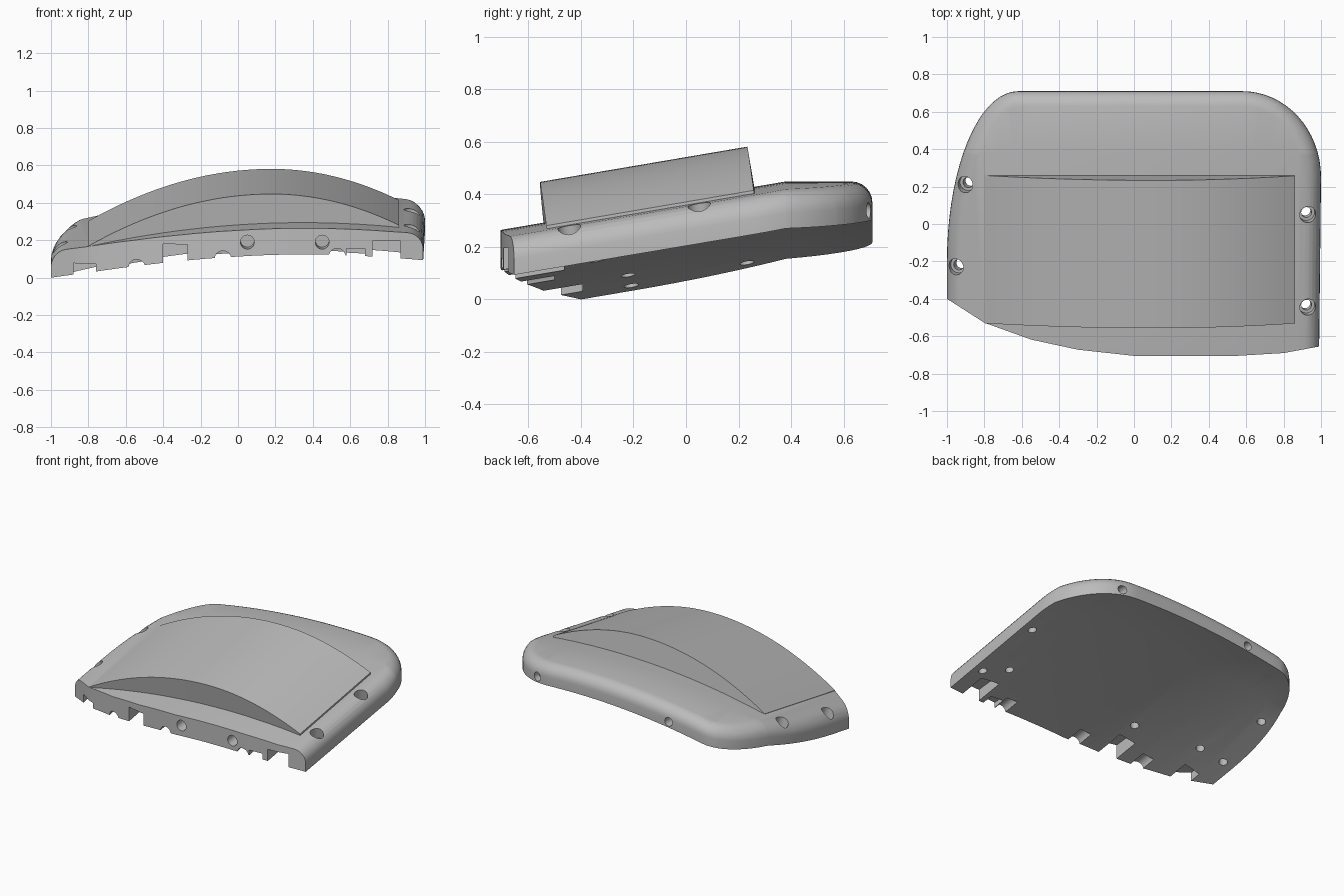
import bpy, bmesh
from math import sin, cos, pi, sqrt
from mathutils import Vector

if "Cube" in bpy.data.objects:
    bpy.data.objects.remove(bpy.data.objects["Cube"], do_unlink=True)

THICK, ROUND, SLOPE, BEND = 0.14, 0.08, 0.17, 0.38

grey = bpy.data.materials.new("plain grey")
grey.use_nodes = True
grey.diffuse_color = (0.5, 0.5, 0.5, 1)
grey.node_tree.nodes["Principled BSDF"].inputs["Base Color"].default_value = (0.5, 0.5, 0.5, 1)


def top(x, y):
    """Height of the crowned, sloping cover."""
    return 0.265 - 0.097 * (x - 0.35) ** 2 + SLOPE * (min(y, BEND) + 0.7)


def normal(x, y):
    return Vector((0.194 * (x - 0.35), -SLOPE if y < BEND else 0, 1)).normalized()


def make(name, bm, mat=None):
    bmesh.ops.recalc_face_normals(bm, faces=bm.faces)
    mesh = bpy.data.meshes.new(name)
    bm.to_mesh(mesh)
    bm.free()
    ob = bpy.data.objects.new(name, mesh)
    bpy.context.collection.objects.link(ob)
    if mat:
        mesh.materials.append(mat)
    return ob


def arc(cx, cy, rx, ry, a0, a1, n):
    angles = [a0 + (a1 - a0) * i / n for i in range(n + 1)]
    return [Vector((cx + rx * cos(a), cy + ry * sin(a))) for a in angles]


# Plan outline: rounded sides and back, then the bowed front edge
sides = [Vector((-1, -0.4))] + arc(-0.62, -0.2, 0.38, 0.91, pi, pi / 2, 18)
sides += arc(0.58, 0.25, 0.42, 0.46, pi / 2, 0, 16) + [Vector((0.99, -0.655))]
front = [Vector(p) for p in ((0.8, -0.69), (0.55, -0.705), (0.28, -0.707), (0, -0.705),
                             (-0.3, -0.672), (-0.55, -0.618), (-0.8, -0.528))]
outline = sides + front


def inset(d):
    """Move the sides and back inward, and slide the two front corners along the front."""
    ring = []
    for i, p in enumerate(sides):
        if i in (0, len(sides) - 1):
            step = (front[0] if i else front[-1]) - p
            ring.append(p + step * (d / abs(step.x)))
        else:
            t = (sides[i + 1] - sides[i - 1]).normalized()
            ring.append(p + Vector((t.y, -t.x)) * d)
    return ring + front


# Cover: flat slab with a rounded rim, sliced and bent onto the crowned surface
bm = bmesh.new()
levels = [(0, -THICK)]
for k in range(7):
    a = k / 6 * pi / 2
    levels.append((ROUND * (1 - cos(a)), ROUND * (sin(a) - 1)))
rings = [[bm.verts.new((p.x, p.y, z)) for p in inset(d)] for d, z in levels]
n = len(outline)
for lo, hi in zip(rings, rings[1:]):
    for i in range(n):
        j = (i + 1) % n
        bm.faces.new((lo[i], lo[j], hi[j], hi[i]))
bm.faces.new(rings[0])
bm.faces.new(rings[-1])
cuts = [((-0.96 + 0.08 * i, 0, 0), (1, 0, 0)) for i in range(25)] + [((0, BEND, 0), (0, 1, 0))]
for co, no in cuts:
    bmesh.ops.bisect_plane(bm, geom=bm.verts[:] + bm.edges[:] + bm.faces[:], dist=1e-5,
                           plane_co=co, plane_no=no)
for v in bm.verts:
    v.co.z += top(v.co.x, v.co.y)
cover = make("cover", bm, grey)

cutters = []


def drill(start, end, radius):
    start, end = Vector(start), Vector(end)
    bm = bmesh.new()
    bmesh.ops.create_cone(bm, cap_ends=True, segments=24, radius1=radius, radius2=radius,
                          depth=(end - start).length)
    turn = (end - start).to_track_quat('Z', 'Y')
    for v in bm.verts:
        v.co = turn @ v.co + (start + end) / 2
    cutters.append(make("drill_cutter", bm))


def front_y(x):
    pts = [sides[-1]] + front + [sides[0]]
    for a, b in zip(pts, pts[1:]):
        if b.x <= x <= a.x:
            return a.y + (b.y - a.y) * (x - a.x) / (b.x - a.x)


def notch(x0, x1, height, depth):
    x = (x0 + x1) / 2
    y = front_y(x)
    roof = top(x, y) - THICK + height
    bm = bmesh.new()
    bmesh.ops.create_cube(bm, size=1)
    for v in bm.verts:
        inner = v.co.y > 0
        up = v.co.z > 0
        v.co = (x + v.co.x * (x1 - x0), y + (depth if inner else -0.12),
                (roof if up else roof - 0.3) + (SLOPE * depth if inner else 0))
    cutters.append(make("notch_cutter", bm))


# Counterbored screw holes around the rim
for x, y in ((-0.64, 0.64), (0.72, 0.61), (-0.905, 0.21), (0.93, 0.05),
             (-0.955, -0.23), (0.93, -0.445)):
    p, axis = Vector((x, y, top(x, y))), normal(x, y)
    drill(p - axis * 0.075, p + axis * 0.15, 0.044)
    drill(p - axis * 0.3, p, 0.028)

# Blind holes underneath, in the front and in the back wall
for x, y in ((0.76, -0.34), (-0.29, -0.34), (-0.74, -0.22)):
    p, axis = Vector((x, y, top(x, y) - THICK)), normal(x, y)
    drill(p - axis * 0.1, p + axis * 0.06, 0.028)
for x in (0.05, 0.45):
    drill((x, -0.8, 0.18), (x, -0.6, 0.2), 0.037)
for x in (-0.36, 0.68):
    z = top(x, 0.7) - 0.1
    drill((x, 0.64, z), (x, 0.8, z), 0.03)

# Square notches and small arches along the lower front edge
for x0, x1, height, depth in ((-0.88, -0.76, 0.04, 0.12), (-0.4, -0.27, 0.08, 0.2),
                              (0.72, 0.87, 0.075, 0.2), (0.58, 0.68, 0.03, 0.08)):
    notch(x0, x1, height, depth)
for x in (-0.54, -0.08, 0.53):
    y = front_y(x)
    z = top(x, y) - THICK - 0.01
    drill((x, y - 0.1, z - 0.017), (x, y + 0.12, z + 0.02), 0.045)

bpy.context.view_layer.objects.active = cover
for c in cutters:
    c.hide_render = True
    mod = cover.modifiers.new("cut", 'BOOLEAN')
    mod.operation, mod.solver, mod.object = 'DIFFERENCE', 'EXACT', c
    bpy.ops.object.modifier_apply(modifier=mod.name)
for c in cutters:
    bpy.data.objects.remove(c, do_unlink=True)

# Raised dome: arched across, with leaning flat ends
bm = bmesh.new()
rows = []
STEPS = 48
for i in range(STEPS + 1):
    x = -0.8 + 1.66 * i / STEPS
    crest = 0.44 - (0.29 if x < 0.18 else 0.36) * (x - 0.18) ** 2
    rise = max(crest + SLOPE * 0.04 - top(x, -0.53), 0.001)
    row = []
    for y, h in ((-0.53, -0.03), (-0.53, rise), (0.26, rise), (0.26, -0.03)):
        yy = y - SLOPE * h
        row.append(bm.verts.new((x, yy, top(x, yy) + h * (1 + SLOPE ** 2))))
    rows.append(row)
for a, b in zip(rows, rows[1:]):
    for i in range(4):
        j = (i + 1) % 4
        bm.faces.new((a[i], a[j], b[j], b[i]))
bm.faces.new(rows[0])
bm.faces.new(rows[-1])
dome = make("raised_dome", bm, grey)

# Smooth shading with sharp creases kept
bpy.ops.object.select_all(action='DESELECT')
for ob in (cover, dome):
    ob.select_set(True)
bpy.context.view_layer.objects.active = cover
bpy.ops.object.shade_smooth_by_angle(angle=pi / 7)
